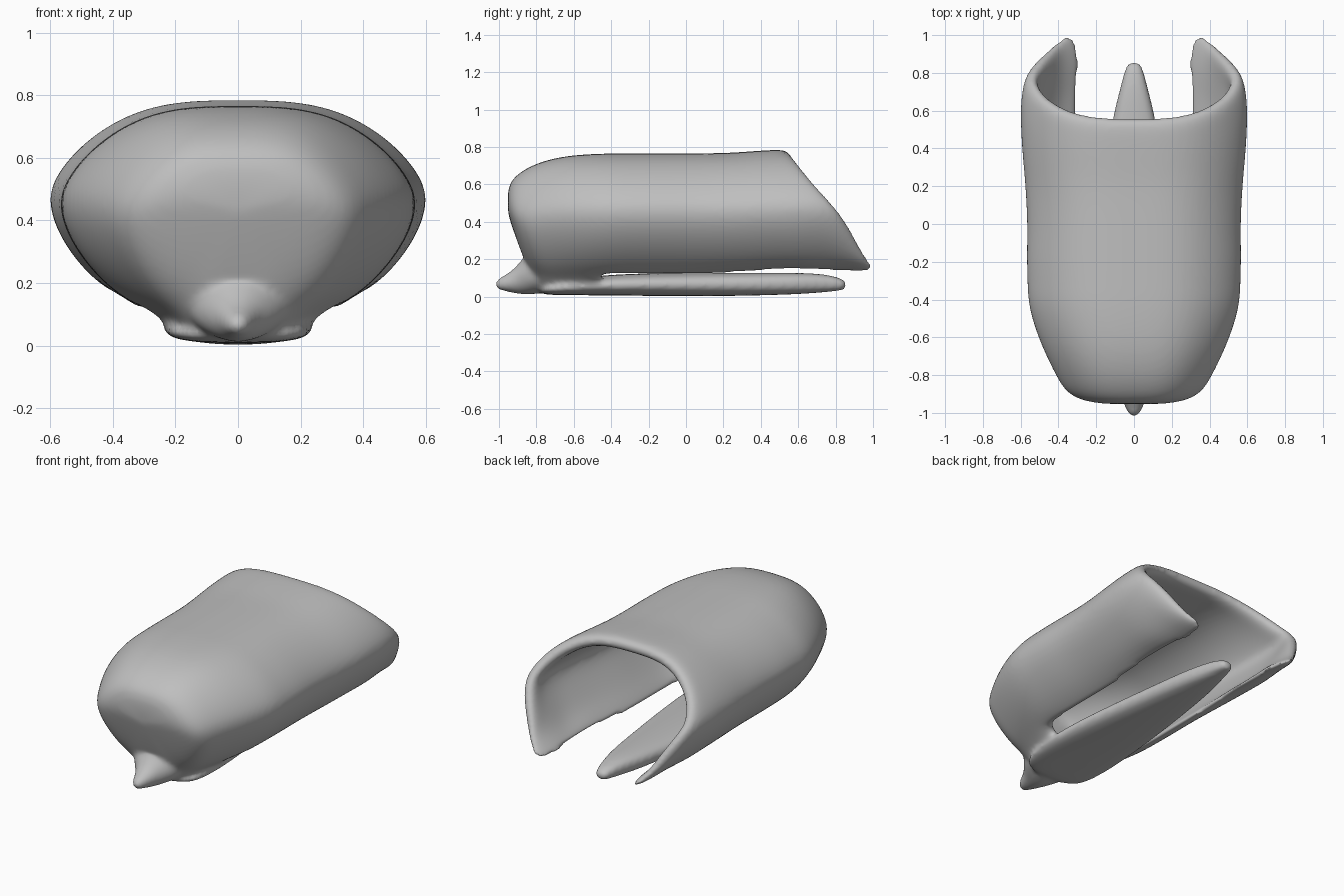
import bpy, bmesh, math

if "Cube" in bpy.data.objects:
    bpy.data.objects.remove(bpy.data.objects["Cube"])

grey = bpy.data.materials.new("plain grey")
grey.diffuse_color = (0.52, 0.52, 0.52, 1)
grey.use_nodes = True
grey.node_tree.nodes["Principled BSDF"].inputs["Base Color"].default_value = grey.diffuse_color


def interp(table, t):
    """Linear lookup in a sorted (key, value) table."""
    if t <= table[0][0]:
        return table[0][1]
    for (a, va), (b, vb) in zip(table, table[1:]):
        if t <= b:
            return va + (vb - va) * (t - a) / (b - a)
    return table[-1][1]


def finish(name, bm, wall=0, thin=None):
    """Make an object; 'thin' maps vertex index to wall thickness share."""
    mesh = bpy.data.meshes.new(name)
    bm.to_mesh(mesh)
    bm.free()
    obj = bpy.data.objects.new(name, mesh)
    bpy.context.collection.objects.link(obj)
    if wall:
        group = obj.vertex_groups.new(name="wall")
        for i, w in thin.items():
            group.add([i], w, 'REPLACE')
        s = obj.modifiers.new("wall", 'SOLIDIFY')
        s.thickness, s.offset, s.vertex_group = wall, -1, "wall"
    obj.modifiers.new("smooth", 'SUBSURF').levels = 2
    return obj


def loft(name, stations, sides=12, power=0.75):
    """Closed rounded body along y from (y, half width, bottom, top)."""
    bm = bmesh.new()
    rings = []
    for y, w, zb, zt in stations:
        ring = []
        for k in range(sides):
            a = 2 * math.pi * k / sides
            c, s = math.cos(a), math.sin(a)
            x = w * math.copysign(abs(c) ** power, c)
            z = (zt + zb) / 2 + (zt - zb) / 2 * math.copysign(abs(s) ** power, s)
            ring.append(bm.verts.new((x, y, z)))
        rings.append(ring)
    for r, q in zip(rings, rings[1:]):
        for k in range(sides):
            n = (k + 1) % sides
            bm.faces.new((r[k], r[n], q[n], q[k]))
    bm.faces.new(rings[0])
    bm.faces.new(rings[-1])
    bmesh.ops.recalc_face_normals(bm, faces=bm.faces)
    return finish(name, bm)


# Shell: half cross-section (fractions of half width and height), top to bottom
half = [(0, 1), (.33, .997), (.6, .94), (.83, .82), (.97, .69), (1.015, .59),
        (.975, .47), (.865, .335), (.7, .21), (.52, .13), (.44, .075), (.35, .015), (0, 0)]
EDGE = 9                                   # last column of the open arch
section = half + [(-x, z) for x, z in half[-2:0:-1]]
N = len(section)
share = {8: .75, 9: .3}                    # wall thins toward the lower edge

front = [(-.955, .19, .55, .25), (-.94, .31, .615, .1), (-.89, .375, .665, .03),
         (-.8, .42, .715, .01), (-.65, .49, .755, .01), (-.45, .558, .766, .01)]
width = [(-.45, .558), (-.2, .568), (0, .563), (.2, .573), (.4, .593), (.65, .605),
         (.8, .575), (.9, .54), (1, .63)]
top = [(-.45, .766), (.2, .767), (.5, .788)]
rim = [(.11, 1.03), (.18, .96), (.27, .92), (.4, .86), (.5, .79), (.65, .66), (.78, .56)]

bm = bmesh.new()
rows = []
for y, w, zt, zb in front:                 # rounded, leaning nose end
    lean = .3 * min(1, max(0, (-.5 - y) / .35))
    row = []
    for fx, fz in section:
        z = zb + fz * (zt - zb)
        row.append(bm.verts.new((fx * w, y + lean * max(0, .48 - z), z)))
    rows.append(row)
STEPS = 9
for i in range(1, STEPS + 1):              # open arch with slanted rear rim
    row = []
    for fx, fz in section:
        y = -.45 + i / STEPS * (interp(rim, .01 + fz * .77) + .45)
        z = .01 + fz * (interp(top, y) - .01)
        if fz < .2:                        # wavy lower edge
            z += interp([(0, 0), (.3, .01), (.55, .035), (.8, .02), (1, .01)], y)
        row.append(bm.verts.new((fx * interp(width, y), y, z)))
    rows.append(row)
for i, (r, q) in enumerate(zip(rows, rows[1:])):
    for j in range(N):
        if i >= len(front) - 1 and EDGE <= j < N - EDGE:
            continue                       # underside stays open behind the nose
        n = (j + 1) % N
        bm.faces.new((r[j], r[n], q[n], q[j]))
tip = bm.verts.new((0, -.95, .43))
for j in range(N):
    bm.faces.new((rows[0][(j + 1) % N], rows[0][j], tip))
weight = {v: share.get(min(j, N - j), 1) if i >= len(front) else 1
          for i, row in enumerate(rows) for j, v in enumerate(row)}
weight[tip] = 1
bmesh.ops.delete(bm, geom=[v for v in bm.verts if not v.link_faces], context='VERTS')
bm.verts.index_update()
thin = {v.index: w for v, w in weight.items() if v.is_valid}
parts = [finish("shell", bm, .08, thin)]

# Flat tapering tongue under the arch
parts.append(loft("tongue", [
    (-.8, .2, .008, .06), (-.6, .25, .006, .1), (-.35, .245, .004, .125),
    (0, .205, 0, .13), (.3, .16, .002, .13), (.58, .115, .01, .13),
    (.72, .075, .02, .125), (.82, .05, .03, .105), (.86, .03, .04, .08)]))

# Small flared spout at the front
parts.append(loft("spout", [
    (-1.02, .025, .04, .09), (-.97, .05, .028, .115), (-.92, .07, .016, .15),
    (-.88, .1, .008, .2), (-.82, .16, .006, .26), (-.72, .2, .02, .25)], power=1))

# Melt the parts into one soft skin
bpy.context.view_layer.update()
deps = bpy.context.evaluated_depsgraph_get()
bm = bmesh.new()
for p in parts:
    bm.from_mesh(p.evaluated_get(deps).to_mesh())
for p in parts:
    bpy.data.objects.remove(p)
mesh = bpy.data.meshes.new("hollow_body")
bm.to_mesh(mesh)
bm.free()
mesh.materials.clear()
mesh.materials.append(grey)
body = bpy.data.objects.new("hollow_body", mesh)
bpy.context.collection.objects.link(body)
r = body.modifiers.new("merge", 'REMESH')
r.mode, r.voxel_size, r.use_smooth_shade = 'VOXEL', .013, True
s = body.modifiers.new("soften", 'SMOOTH')
s.factor, s.iterations = .5, 8
